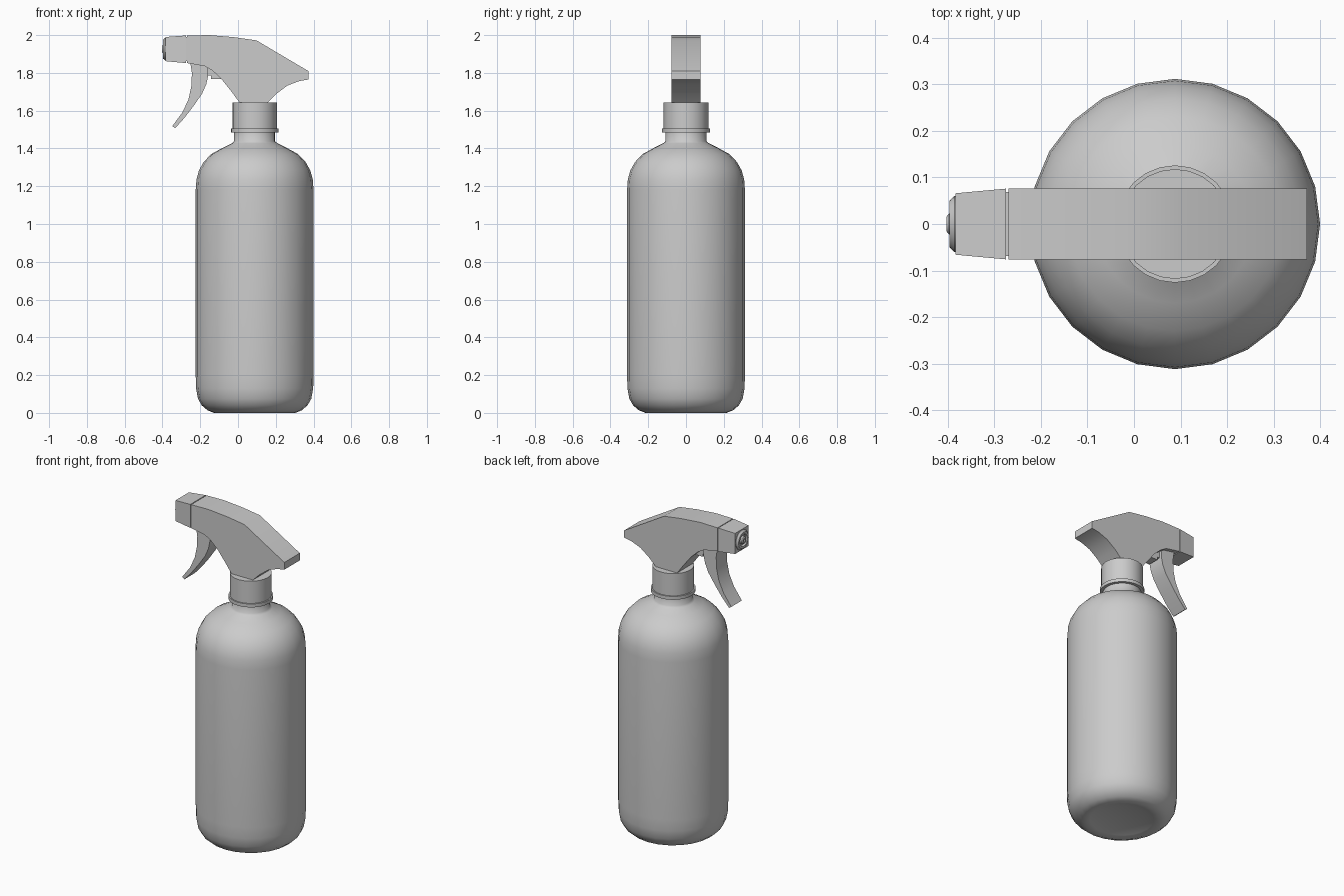
import bpy, bmesh, math
from mathutils import Matrix

if "Cube" in bpy.data.objects:
    bpy.data.objects.remove(bpy.data.objects["Cube"])

CX = 0.088   # bottle axis


def finish(bm, name, smooth=None):
    bmesh.ops.remove_doubles(bm, verts=bm.verts, dist=1e-5)
    bmesh.ops.recalc_face_normals(bm, faces=bm.faces)
    me = bpy.data.meshes.new(name)
    bm.to_mesh(me)
    bm.free()
    ob = bpy.data.objects.new(name, me)
    bpy.context.collection.objects.link(ob)
    if smooth:
        bpy.ops.object.select_all(action='DESELECT')
        ob.select_set(True)
        bpy.context.view_layer.objects.active = ob
        bpy.ops.object.shade_smooth_by_angle(angle=math.radians(smooth))
    return ob


def lathe(name, profile, matrix, sides=24, smooth=40):
    """Revolve (radius, height) points around z, then place with matrix."""
    bm = bmesh.new()
    vs = [bm.verts.new((r, 0, z)) for r, z in profile]
    es = [bm.edges.new(p) for p in zip(vs, vs[1:])]
    bmesh.ops.spin(bm, geom=vs + es, cent=(0, 0, 0), axis=(0, 0, 1),
                   angle=math.tau, steps=sides, use_merge=True)
    bm.transform(matrix)
    return finish(bm, name, smooth)


def extrude(name, outline, half, smooth=30):
    """Extrude an x-z outline across y; half(x, z) gives the half width."""
    bm = bmesh.new()
    sides = [[bm.verts.new((x, s * half(x, z), z)) for x, z in outline] for s in (-1, 1)]
    for loop in sides:
        bm.faces.new(loop)
    n = len(outline)
    for i in range(n):
        j = (i + 1) % n
        bm.faces.new((sides[0][i], sides[0][j], sides[1][j], sides[1][i]))
    return finish(bm, name, smooth)


axis = Matrix.Translation((CX, 0, 0))

# Bottle with recessed base, round shoulder and neck
lathe("bottle", [
    (0, 0.025), (0.13, 0.02), (0.18, 0.008), (0.215, 0.0), (0.25, 0.014),
    (0.28, 0.04), (0.3, 0.075), (0.31, 0.13), (0.312, 0.2), (0.312, 1.18),
    (0.308, 1.235), (0.295, 1.283), (0.27, 1.328), (0.23, 1.37), (0.17, 1.403),
    (0.12, 1.428), (0.108, 1.438), (0.108, 1.5), (0, 1.5)], axis, smooth=50)

# Screw collar: tamper ring and cap
lathe("collar_ring", [(0.1, 1.484), (0.126, 1.484), (0.126, 1.505), (0.1, 1.505)], axis)
lathe("cap", [(0.1, 1.5), (0.118, 1.5), (0.118, 1.643), (0, 1.643)], axis)

# Spray head
extrude("spray_head", [
    (-0.27, 1.998), (-0.15, 2.0), (-0.02, 1.989), (0.098, 1.972), (0.372, 1.81),
    (0.372, 1.765), (0.325, 1.757), (0.262, 1.733), (0.204, 1.69), (0.156, 1.643),
    (0.008, 1.643), (-0.034, 1.70), (-0.087, 1.767), (-0.135, 1.812),
    (-0.177, 1.836), (-0.27, 1.852)], lambda x, z: 0.076)

# Tapered nozzle block, with a thin joint behind it
extrude("nozzle_joint", [(-0.28, 1.99), (-0.26, 1.99), (-0.26, 1.862), (-0.28, 1.862)],
        lambda x, z: 0.069)
extrude("nozzle_block", [(-0.384, 1.99), (-0.275, 1.998), (-0.275, 1.852), (-0.384, 1.862)],
        lambda x, z: 0.066 if x < -0.3 else 0.076)

# Round nozzle tip with an inner knob, pointing to -x
tip = Matrix.Translation((-0.38, 0, 1.926)) @ Matrix.Rotation(-math.pi / 2, 4, 'Y')
lathe("nozzle_tip", [(0.06, 0), (0.06, 0.006), (0.05, 0.017), (0.037, 0.017),
                     (0.033, 0.005), (0.024, 0.005), (0.022, 0.018), (0.016, 0.023),
                     (0.008, 0.023), (0.006, 0.01), (0, 0.01)], tip)

# Curved trigger and its piston
extrude("trigger", [
    (-0.255, 1.87), (-0.244, 1.80), (-0.247, 1.73), (-0.262, 1.66), (-0.295, 1.59),
    (-0.348, 1.518), (-0.333, 1.507), (-0.285, 1.56), (-0.235, 1.625), (-0.19, 1.69),
    (-0.168, 1.74), (-0.158, 1.785), (-0.158, 1.85)], lambda x, z: 0.052, smooth=35)
extrude("piston", [
    (-0.165, 1.775), (-0.158, 1.786), (-0.142, 1.786), (-0.142, 1.768),
    (-0.08, 1.768), (-0.08, 1.84), (-0.165, 1.84)], lambda x, z: 0.035)
